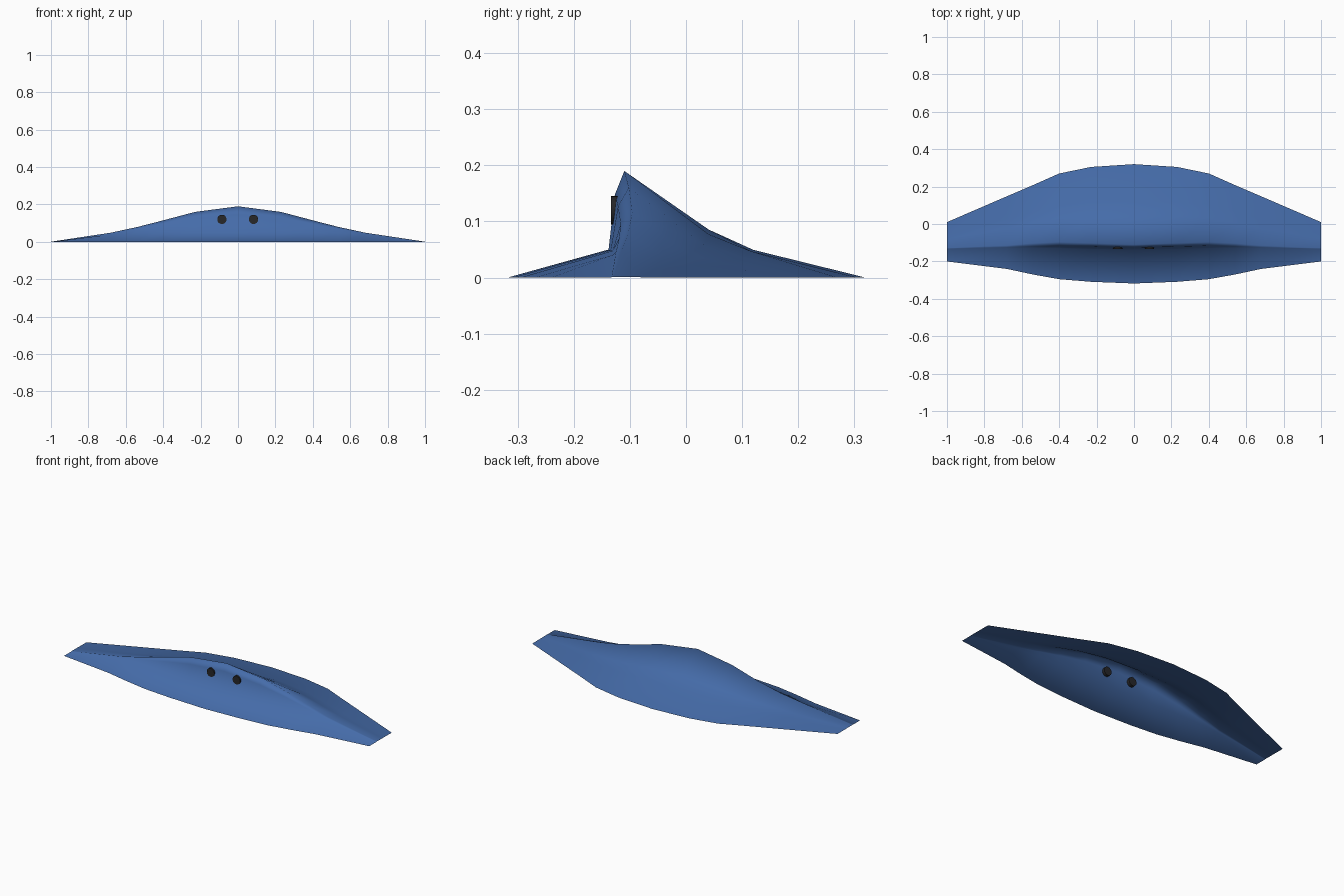
import bpy, bmesh, math

if "Cube" in bpy.data.objects:
    bpy.data.objects.remove(bpy.data.objects["Cube"])


def material(name, colour):
    m = bpy.data.materials.new(name)
    m.diffuse_color = (*colour, 1)
    m.use_nodes = True
    m.node_tree.nodes["Principled BSDF"].inputs["Base Color"].default_value = m.diffuse_color
    return m


blue = material("blue", (0.06, 0.15, 0.40))
dark = material("dark", (0.02, 0.02, 0.022))

# Half-span stations: x, front edge y, ledge y, ledge z, crest y, crest z, back edge y
half = [
    (0.00, -0.318, -0.138, 0.050, -0.110, 0.190, 0.320),
    (0.23, -0.309, -0.134, 0.050, -0.102, 0.160, 0.305),
    (0.40, -0.295, -0.130, 0.050, -0.096, 0.115, 0.270),
    (0.54, -0.270, -0.130, 0.048, -0.103, 0.079, 0.208),
    (0.68, -0.240, -0.131, 0.040, -0.115, 0.049, 0.148),
    (1.00, -0.200, -0.135, 0.000, -0.129, 0.001, 0.010),
]
stations = [(-s[0], *s[1:]) for s in reversed(half[1:])] + half


def section(s):
    x, fy, ly, lz, cy, cz, by = s
    pts = [(fy, 0), (ly, lz), (ly + 0.4 * (cy - ly), lz + 0.7 * (cz - lz)), (cy, cz)]
    # hollow back slope
    for t, k in ((0.35, 0.45), (0.535, 0.26)):
        k += (1 - t - k) * 0.7 * min(abs(x), 1)
        pts.append((cy + t * (by - cy), cz * k))
    pts.append((by, 0))
    return [(x, y, z) for y, z in pts]


# Open-bottomed shell lofted across the sections
bm = bmesh.new()
rows = [[bm.verts.new(p) for p in section(s)] for s in stations]
for a, b in zip(rows, rows[1:]):
    for j in range(len(a) - 1):
        bm.faces.new((a[j], b[j], b[j + 1], a[j + 1])).smooth = True
mesh = bpy.data.meshes.new("shell")
bm.to_mesh(mesh)
bm.free()
mesh.materials.append(blue)
shell = bpy.data.objects.new("shell", mesh)
bpy.context.collection.objects.link(shell)

# Two round studs through the upright wall
for side, x in (("left", -0.086), ("right", 0.083)):
    bpy.ops.mesh.primitive_cylinder_add(vertices=24, radius=0.025, depth=0.022,
                                        location=(x, -0.123, 0.12),
                                        rotation=(math.pi / 2, 0, 0))
    stud = bpy.context.object
    stud.name = side + "_stud"
    stud.data.materials.append(dark)
    bpy.ops.object.shade_smooth_by_angle(angle=math.radians(40))
